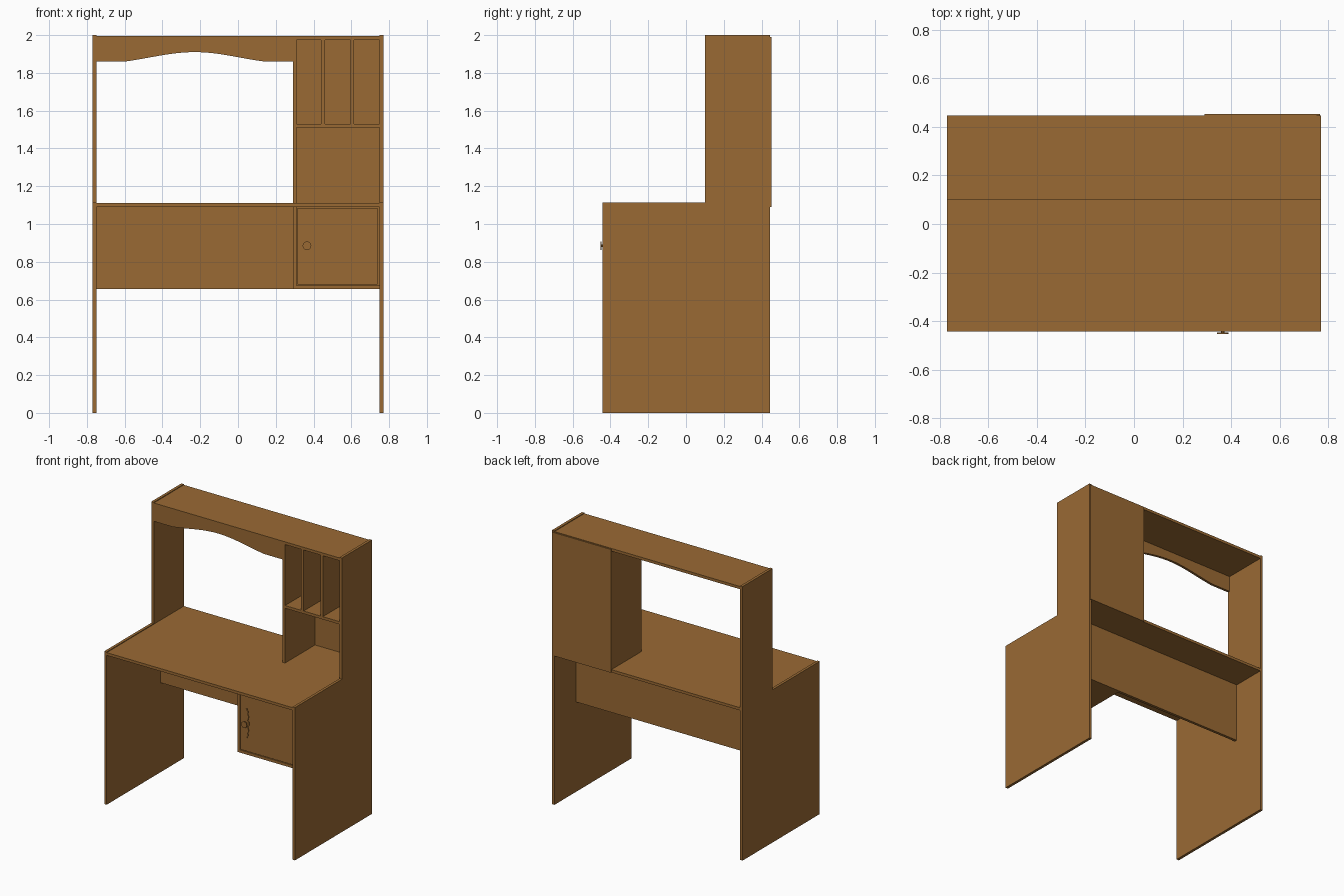
import bpy, math

if "Cube" in bpy.data.objects:
    bpy.data.objects.remove(bpy.data.objects["Cube"])

wood = bpy.data.materials.new("warm brown wood")
wood.diffuse_color = (0.323, 0.144, 0.034, 1)
wood.use_nodes = True
wood.node_tree.nodes["Principled BSDF"].inputs["Base Color"].default_value = wood.diffuse_color


def add_mesh(name, verts, faces):
    me = bpy.data.meshes.new(name)
    me.from_pydata(verts, [], faces)
    me.materials.append(wood)
    ob = bpy.data.objects.new(name, me)
    bpy.context.collection.objects.link(ob)
    return ob


def extrude(name, pts, axis, a, b):
    """Extrude a 2D profile along axis 'x' (pts are y,z) or 'y' (pts are x,z)."""
    n = len(pts)
    put = (lambda p, t: (t, p[0], p[1])) if axis == 'x' else (lambda p, t: (p[0], t, p[1]))
    verts = [put(p, a) for p in pts] + [put(p, b) for p in pts]
    faces = [tuple(range(n)), tuple(range(2 * n - 1, n - 1, -1))]
    faces += [(i, i + n, (i + 1) % n + n, (i + 1) % n) for i in range(n)]
    if axis == 'x':
        faces = [f[::-1] for f in faces]
    return add_mesh(name, verts, faces)


def board(name, x0, x1, y0, y1, z0, z1):
    return extrude(name, [(x0, z0), (x1, z0), (x1, z1), (x0, z1)], 'y', y0, y1)


F, B, U = -0.443, 0.446, 0.10     # front, back, front of the upper hutch
D = -0.42                         # cabinet face

# Stepped side panels
side = [(F, 0), (B, 0), (B, 2), (U, 2), (U, 1.115), (F, 1.115)]
for name, x in (("left_side_panel", -0.77), ("right_side_panel", 0.75)):
    extrude(name, side, 'x', x, x + 0.02)

# Main boards
board("desktop", -0.75, 0.75, F, B, 1.09, 1.11)
board("top_board", -0.75, 0.75, U, B, 1.975, 1.995)
board("modesty_panel", -0.75, 0.75, 0.175, 0.195, 0.655, 1.09)

# Hutch compartments
board("hutch_side", 0.29, 0.31, U, B, 1.11, 1.975)
board("hutch_shelf", 0.31, 0.75, U, B, 1.51, 1.53)
for i, x in enumerate((0.44, 0.595)):
    board(f"hutch_divider_{i + 1}", x, x + 0.02, U, B, 1.53, 1.975)
board("hutch_back", 0.29, 0.766, B, 0.453, 1.09, 1.99)

# Arched valance
arch = []
for i in range(25):
    t = i / 24
    h = 0.5 * (1 - math.cos(2 * math.pi * t)) * 0.5 + 0.5 * 4 * t * (1 - t)
    arch.append((-0.6 + 0.74 * t, 1.86 + 0.05 * h))
extrude("arched_valance",
        [(-0.75, 1.86)] + arch + [(0.29, 1.86), (0.29, 1.975), (-0.75, 1.975)],
        'y', U + 0.002, U + 0.02)

# Cabinet under the desktop
board("cabinet_side", 0.29, 0.31, D, 0.175, 0.655, 1.09)
board("cabinet_bottom", 0.31, 0.75, D, 0.175, 0.655, 0.675)
board("cabinet_door", 0.315, 0.738, D, D + 0.018, 0.68, 1.085)

# Handle back plate: turned outline, mirrored about its centre
hx, hz = 0.365, 0.885
half = [(0.022, 0), (0.020, 0.012), (0.010, 0.022), (0.014, 0.034), (0.018, 0.05),
        (0.013, 0.064), (0.008, 0.072), (0.014, 0.08), (0.012, 0.09), (0.005, 0.096),
        (0.004, 0.106)]
right = [(w, -h) for w, h in half[:0:-1]] + half
outline = [(hx + w, hz + h) for w, h in right] + [(hx - w, hz + h) for w, h in right[::-1]]
extrude("handle_plate", outline, 'y', D - 0.005, D)


# Knob: stem and flat disc
def disc(name, r, y0, y1, n=20):
    extrude(name, [(hx + r * math.cos(2 * math.pi * i / n), hz + r * math.sin(2 * math.pi * i / n))
                   for i in range(n)], 'y', y0, y1)


disc("handle_stem", 0.007, -0.448, D)
disc("handle_knob", 0.023, -0.453, -0.447)
